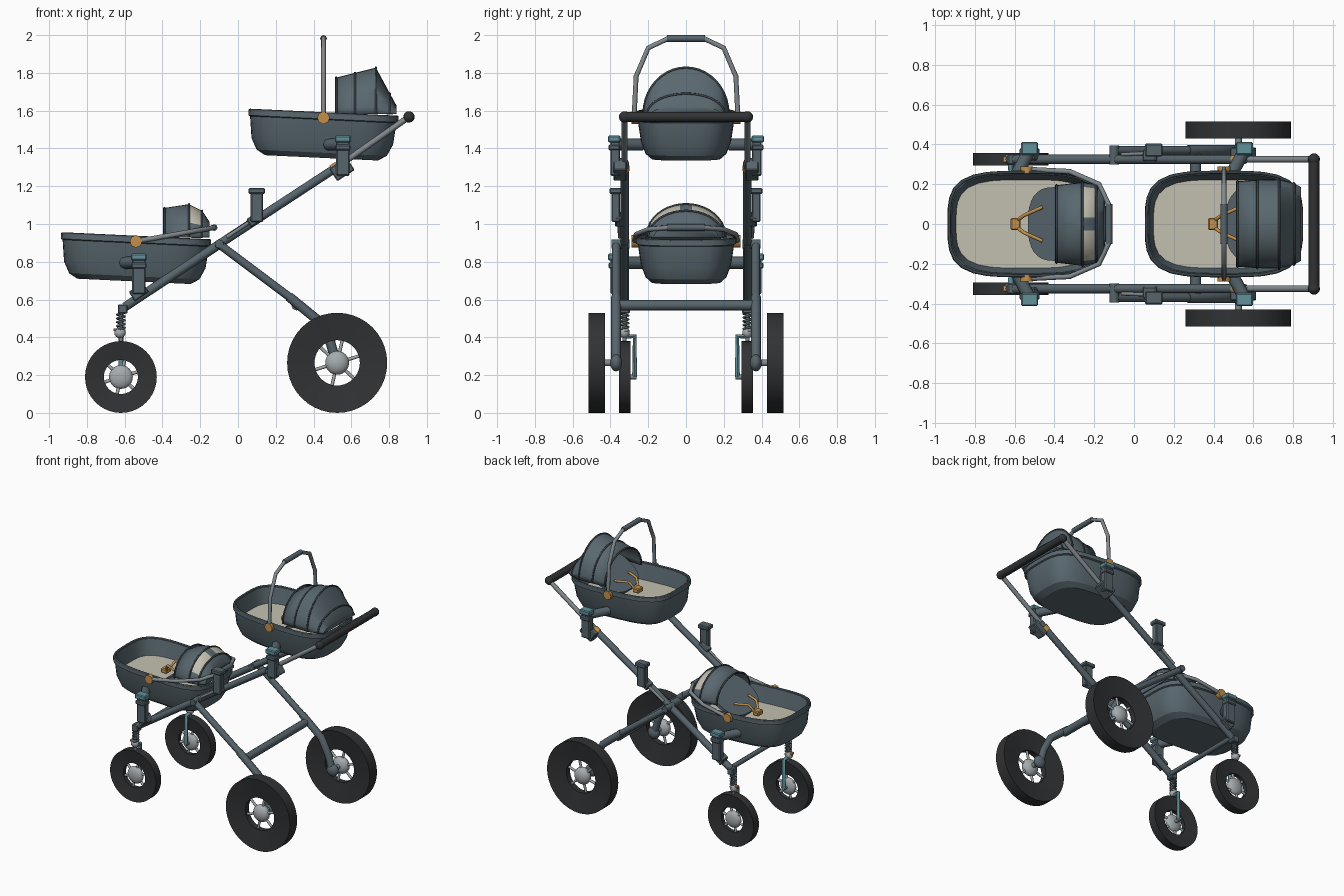
import bpy, bmesh, math
from mathutils import Vector, Matrix

if "Cube" in bpy.data.objects:
    bpy.data.objects.remove(bpy.data.objects["Cube"])


def material(name, r, g, b):
    m = bpy.data.materials.new(name)
    m.use_nodes = True
    m.diffuse_color = (r, g, b, 1)
    m.node_tree.nodes["Principled BSDF"].inputs["Base Color"].default_value = (r, g, b, 1)
    return m


FABRIC = material("slate fabric", .10, .138, .16)
FRAME = material("slate frame", .095, .13, .15)
RUBBER = material("black rubber", .03, .032, .035)
SILVER = material("silver", .38, .41, .43)
STEEL = material("grey tube", .22, .25, .27)
CREAM = material("cream lining", .55, .53, .44)
TEAL = material("teal plastic", .12, .28, .32)
ORANGE = material("orange", .55, .28, .07)
TRIM = material("dark trim", .045, .06, .07)


def finish(name, bm, mats, smooth=30):
    bmesh.ops.recalc_face_normals(bm, faces=bm.faces)
    me = bpy.data.meshes.new(name)
    bm.to_mesh(me)
    bm.free()
    ob = bpy.data.objects.new(name, me)
    bpy.context.collection.objects.link(ob)
    for m in mats:
        me.materials.append(m)
    shade(ob, smooth)
    return ob


def shade(ob, angle=30):
    bpy.ops.object.select_all(action="DESELECT")
    ob.select_set(True)
    bpy.context.view_layer.objects.active = ob
    if angle:
        bpy.ops.object.shade_smooth_by_angle(angle=math.radians(angle))


def tube(name, pts, r, mat, closed=False):
    cu = bpy.data.curves.new(name, "CURVE")
    cu.dimensions = "3D"
    cu.bevel_depth, cu.bevel_resolution, cu.use_fill_caps = r, 2, True
    sp = cu.splines.new("POLY")
    sp.points.add(len(pts) - 1)
    for p, co in zip(sp.points, pts):
        p.co = (*co, 1)
    sp.use_cyclic_u = closed
    cu.materials.append(mat)
    ob = bpy.data.objects.new(name, cu)
    bpy.context.collection.objects.link(ob)
    shade(ob, 0)
    bpy.ops.object.convert(target="MESH")
    shade(bpy.context.object, 50)


def box(name, centre, size, mat, tilt=0, bevel=.006):
    bm = bmesh.new()
    bmesh.ops.create_cube(bm, size=1)
    bmesh.ops.scale(bm, vec=size, verts=bm.verts)
    bmesh.ops.bevel(bm, geom=bm.edges[:], offset=bevel, segments=1, affect="EDGES")
    bm.transform(Matrix.Translation(centre) @ Matrix.Rotation(tilt, 4, "Y"))
    finish(name, bm, [mat], 0)


def ball(name, centre, r, mat, flat=1):
    bm = bmesh.new()
    bmesh.ops.create_uvsphere(bm, u_segments=20, v_segments=12, radius=r)
    bm.transform(Matrix.Translation(centre) @ Matrix.Diagonal((1, flat, 1, 1)))
    finish(name, bm, [mat], 60)


def loft(bm, rings, closed=True):
    """Bridge rows of points; returns the vertex rows."""
    rows = [[bm.verts.new(p) for p in ring] for ring in rings]
    for a, b in zip(rows, rows[1:]):
        n = len(a)
        for i in range(n if closed else n - 1):
            j = (i + 1) % n
            bm.faces.new((a[i], a[j], b[j], b[i]))
    return rows


def oval(a, b, z, power, n=40):
    pts = []
    for i in range(n):
        t = math.tau * i / n
        c, s = math.cos(t), math.sin(t)
        k = (abs(c) ** power + abs(s) ** power) ** (-1 / power)
        pts.append(Vector((a * c * k, b * s * k, z)))
    return pts


# Wheels: dished tyre, hub and spokes
def wheel(name, x, y, R, hole, half):
    bm = bmesh.new()
    profile = [(R, -half), (R, half), (hole, half * .5), (hole, -half * .5), (R, -half)]
    rings = [[(x + r * math.cos(t), y + w, R + r * math.sin(t))
              for t in (math.tau * i / 40 for i in range(40))] for r, w in profile]
    loft(bm, rings)
    bmesh.ops.remove_doubles(bm, verts=bm.verts, dist=1e-5)
    finish(name + "_tyre", bm, [RUBBER])
    ball(name + "_hub", (x, y, R), .063, SILVER, half / .066)
    for i in range(6):
        t = math.tau * i / 6 + .3
        d = Vector((math.cos(t), 0, math.sin(t)))
        c = Vector((x, y, R))
        tube(name + "_spoke", [c + d * .04, c + d * (hole + .01)], .009, SILVER)


# Bassinet with hood, backrest, harness and carry handle
def bassinet(name, x, z, swing, hood, window):
    place = Matrix.Translation((x, 0, z)) @ Matrix.Rotation(math.radians(2.7), 4, "Y")
    shell = [(.30, .185, -.222), (.345, .215, -.195), (.375, .238, -.135), (.388, .256, -.02),
             (.398, .268, -.015), (.398, .268, .012), (.378, .248, .012), (.35, .222, -.10)]
    bm = bmesh.new()
    rows = loft(bm, [oval(a, b, h, 3.6) for a, b, h in shell])
    bm.faces.new(rows[0])
    bm.faces.new(rows[-1]).material_index = 1
    bm.transform(place)
    finish(name + "_basket", bm, [FABRIC, CREAM], 25)
    tube(name + "_rim", [place @ p for p in oval(.39, .26, .012, 3.6)], .008, TRIM, True)

    # Hood made of arched sections
    base = z + .01
    arches = [[Vector((hx, -w * math.cos(t), base + (top - base) * math.sin(t)))
               for t in (math.pi * i / 20 for i in range(21))] for hx, w, top in hood]
    bm = bmesh.new()
    rows = loft(bm, arches, False)
    bm.faces.new(rows[-1])
    if window:
        for f in bm.faces:
            c = f.calc_center_median()
            if hood[1][0] < c.x < hood[2][0] and c.z > base + .07 and abs(c.y) > .04:
                f.material_index = 1
    ob = finish(name + "_hood", bm, [FABRIC, CREAM], 35)
    ob.modifiers.new("thickness", "SOLIDIFY").thickness = .008
    for arch in arches[:-1]:
        tube(name + "_hood_piping", arch, .006, TRIM)

    # Padded backrest rising under the hood
    bm = bmesh.new()
    rows = loft(bm, [oval(.16, .185, h, 2.6) for h in (-.012, .012)])
    bm.faces.new(rows[0])
    bm.faces.new(rows[1])
    bm.transform(Matrix.Translation((x + .145, 0, z + .01)) @ Matrix.Rotation(-.6, 4, "Y"))
    finish(name + "_backrest", bm, [FABRIC])

    # Harness
    box(name + "_buckle", (x - .055, 0, z - .06), (.05, .06, .035), ORANGE)
    for s in (-1, 1):
        tube(name + "_strap", [(x - .045, s * .02, z - .055), (x - .01, s * .045, z),
                               (x + .08, s * .085, z + .0)], .009, ORANGE)

    # Carry handle, swung about its side pivots
    turn = Matrix.Translation((x, 0, z - .01)) @ Matrix.Rotation(swing, 4, "Y")
    side = [(.275, 0), (.264, .22), (.20, .37), (.095, .42)]
    for s in (-1, 1):
        tube(name + "_handle_arm", [turn @ Vector((0, s * y, h)) for y, h in side], .013, STEEL)
        tube(name + "_handle_pivot", [(x, s * .255, z - .01), (x, s * .288, z - .01)], .033, ORANGE)
    tube(name + "_handle_grip", [turn @ Vector((0, y, .42)) for y in (-.1, .1)], .018, FRAME)


bassinet("rear_bassinet", .4525, 1.572, 0,
         [(.52, .215, 1.775), (.62, .222, 1.80), (.73, .225, 1.828),
          (.805, .205, 1.69), (.84, .185, 1.625)], False)
bassinet("front_bassinet", -.54, .918, math.radians(80),
         [(-.39, .195, 1.085), (-.26, .21, 1.105), (-.19, .20, 1.07), (-.15, .17, 1.01)], True)

# Chassis, wheels and fittings on both sides
for s, side in ((-1, "right"), (1, "left")):
    wheel(side + "_rear_wheel", .525, s * .472, .265, .12, .043)
    wheel(side + "_front_wheel", -.62, s * .325, .19, .09, .031)
    y = s * .325

    # Sloping main rail with telescoping handle tube
    tube(side + "_lower_rail", [(-.60, y, .56), (-.08, y, .905)], .024, FRAME)
    tube(side + "_upper_rail", [(-.12, y, .88), (.56, y, 1.325)], .023, FRAME)
    tube(side + "_handle_tube", [(.54, y, 1.312), (.905, y, 1.567)], .016, STEEL)
    tube(side + "_rail_collar", [(.50, y, 1.286), (.53, y, 1.306)], .027, ORANGE)
    ball(side + "_handle_end", (.905, y, 1.567), .03, RUBBER)

    # Rear leg, folding joint and axle
    leg = s * .37
    tube(side + "_rear_leg", [(-.11, leg, .90), (.32, leg, .578)], .022, FRAME)
    tube(side + "_rear_leg_end", [(.27, leg, .615), (.43, leg, .485), (.49, leg, .37),
                                  (.525, leg, .25)], .026, FRAME)
    tube(side + "_fold_bolt", [(-.10, s * .30, .895), (-.10, s * .395, .895)], .024, FRAME)
    tube(side + "_fold_link", [(-.06, s * .35, .93), (.06, s * .355, 1.01)], .010, STEEL)
    tube(side + "_rear_axle", [(.525, s * .35, .265), (.525, s * .46, .265)], .018, STEEL)
    ball(side + "_axle_knuckle", (.525, leg, .265), .045, FRAME, .7)

    # Sprung front fork
    coil = [(-.62 + .02 * math.cos(t), y + .02 * math.sin(t), .43 + .1 * t / (math.tau * 5))
            for t in (math.tau * i / 12 for i in range(61))]
    tube(side + "_spring", coil, .006, FRAME)
    tube(side + "_spring_core", [(-.62, y, .38), (-.62, y, .56)], .011, STEEL)
    box(side + "_fork_cap", (-.61, y, .55), (.05, .055, .05), FRAME)
    ball(side + "_fork_joint", (-.625, y, .425), .03, SILVER, .9)
    box(side + "_brake_tab", (-.645, y, .44), (.03, .03, .015), ORANGE, bevel=.003)
    tube(side + "_fork", [(-.62, y, .405), (-.62, s * .272, .405), (-.62, s * .272, .19)],
         .013, TEAL)
    tube(side + "_front_axle", [(-.62, s * .262, .19), (-.62, y, .19)], .012, STEEL)

    # Bassinet mounts
    for name, x, z in (("rear", .555, 1.45), ("front", -.525, .825)):
        box(side + "_" + name + "_mount", (x, s * .375, z - .1), (.07, .05, .19), FRAME)
        box(side + "_" + name + "_mount_cap", (x, s * .38, z), (.085, .065, .035), TEAL)
        box(side + "_" + name + "_mount_lip", (x, s * .38, z - .045), (.08, .06, .03), FRAME)
        tube(side + "_" + name + "_mount_arm", [(x - .075, s * .23, z - .03),
                                                (x, s * .37, z - .03)], .032, FRAME)
    box(side + "_rear_clamp", (.55, s * .35, 1.29), (.11, .07, .08), FRAME, -.58)
    box(side + "_front_clamp", (-.525, s * .35, .64), (.09, .06, .06), FRAME, -.58)
    box(side + "_spare_mount", (.10, s * .372, 1.09), (.065, .045, .16), FRAME)
    box(side + "_spare_mount_cap", (.10, s * .372, 1.175), (.088, .065, .03), FRAME)
    box(side + "_spare_clamp", (.09, s * .345, 1.025), (.08, .06, .05), FRAME, -.58)

# Cross members and push bar
tube("rear_crossbar", [(.31, -.37, .57), (.31, .37, .57)], .028, FRAME)
tube("front_crossbar", [(-.59, -.325, .56), (-.59, .325, .56)], .017, FRAME)
tube("push_bar", [(.905, -.325, 1.567), (.905, .325, 1.567)], .027, RUBBER)
